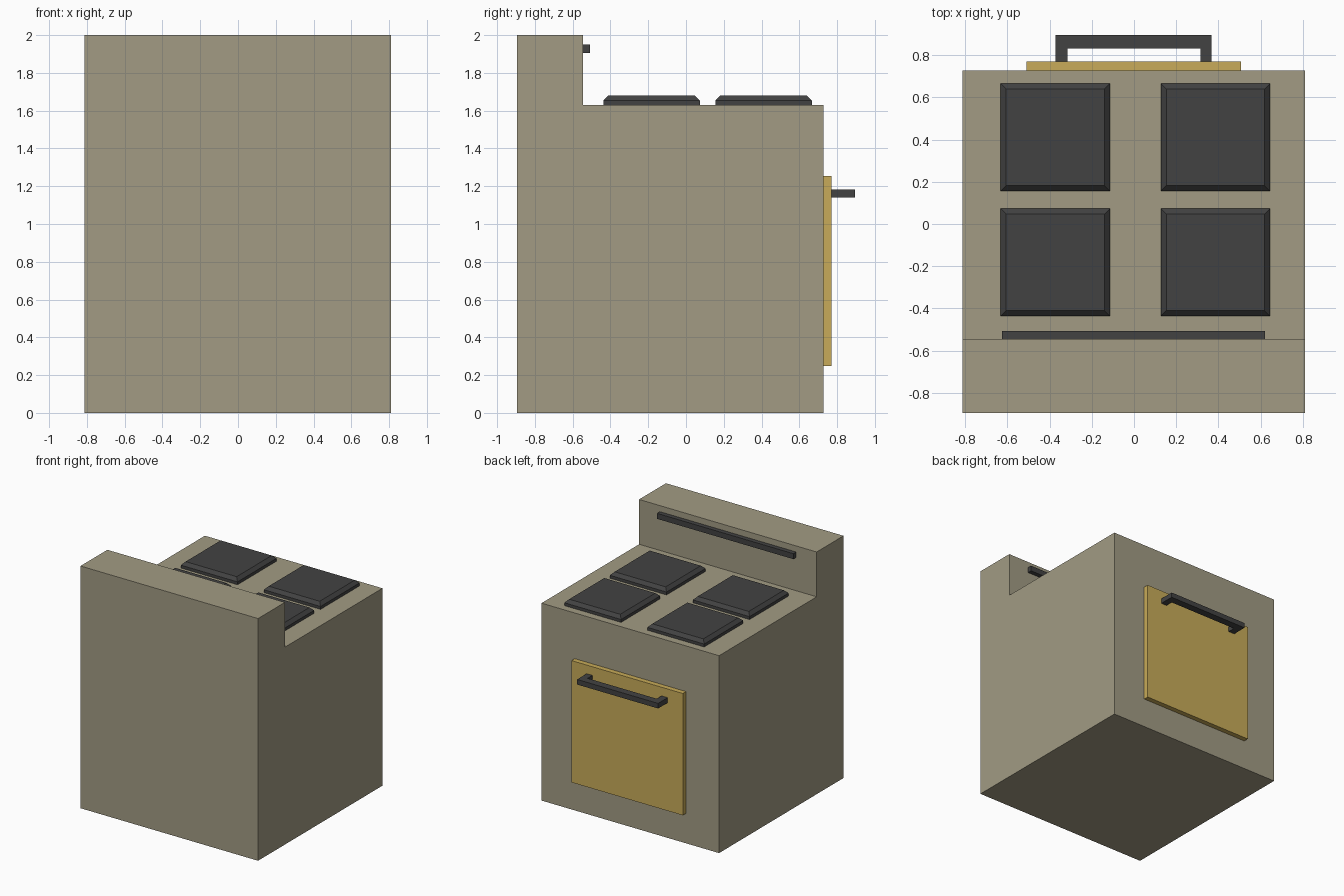
import bpy, bmesh

if "Cube" in bpy.data.objects:
    bpy.data.objects.remove(bpy.data.objects["Cube"])


def material(name, rgb):
    mat = bpy.data.materials.new(name)
    mat.diffuse_color = (*rgb, 1)
    mat.use_nodes = True
    mat.node_tree.nodes["Principled BSDF"].inputs["Base Color"].default_value = mat.diffuse_color
    return mat


enamel = material("enamel", (0.36, 0.33, 0.23))
brass = material("brass", (0.58, 0.41, 0.10))
iron = material("iron", (0.055, 0.055, 0.055))


def prism(name, profile, offset, mat):
    """Extrude a closed 3D outline along an offset vector."""
    bm = bmesh.new()
    face = bm.faces.new([bm.verts.new(p) for p in profile])
    ext = bmesh.ops.extrude_face_region(bm, geom=[face], use_keep_orig=True)
    moved = [g for g in ext["geom"] if isinstance(g, bmesh.types.BMVert)]
    bmesh.ops.translate(bm, verts=moved, vec=offset)
    bmesh.ops.recalc_face_normals(bm, faces=bm.faces)
    mesh = bpy.data.meshes.new(name)
    bm.to_mesh(mesh)
    bm.free()
    mesh.materials.append(mat)
    obj = bpy.data.objects.new(name, mesh)
    bpy.context.collection.objects.link(obj)
    return obj


def box(name, x, y, z, mat):
    outline = [(x[0], y[0], z[0]), (x[1], y[0], z[0]),
               (x[1], y[1], z[0]), (x[0], y[1], z[0])]
    return prism(name, outline, (0, 0, z[1] - z[0]), mat)


# Oven body with raised back panel, one L-shaped side profile
side = [(-0.895, 0), (0.728, 0), (0.728, 1.63),
        (-0.545, 1.63), (-0.545, 2.0), (-0.895, 2.0)]
prism("oven_body", [(-0.812, y, z) for y, z in side], (1.622, 0, 0), enamel)

# Oven door
box("oven_door", (-0.51, 0.507), (0.728, 0.77), (0.247, 1.253), brass)

# U-shaped door handle
grip = [(-0.372, 0.77), (-0.372, 0.895), (0.368, 0.895), (0.368, 0.77),
        (0.315, 0.77), (0.315, 0.833), (-0.316, 0.833), (-0.316, 0.77)]
prism("door_handle", [(x, y, 1.14) for x, y in grip], (0, 0, 0.042), iron)

# Control strip on the back panel
box("control_strip", (-0.625, 0.62), (-0.545, -0.508), (1.905, 1.95), iron)

# Four hot plates with chamfered top rims
for row, y in (("rear", -0.182), ("front", 0.411)):
    for col, x in (("left", -0.373), ("right", 0.386)):
        plate = box(f"hot_plate_{row}_{col}", (x - 0.259, x + 0.259),
                    (y - 0.255, y + 0.255), (1.63, 1.68), iron)
        bm = bmesh.new()
        bm.from_mesh(plate.data)
        rim = [e for e in bm.edges if all(v.co.z > 1.67 for v in e.verts)]
        bmesh.ops.bevel(bm, geom=rim, offset=0.026, segments=1,
                        affect='EDGES')
        bm.to_mesh(plate.data)
        bm.free()
